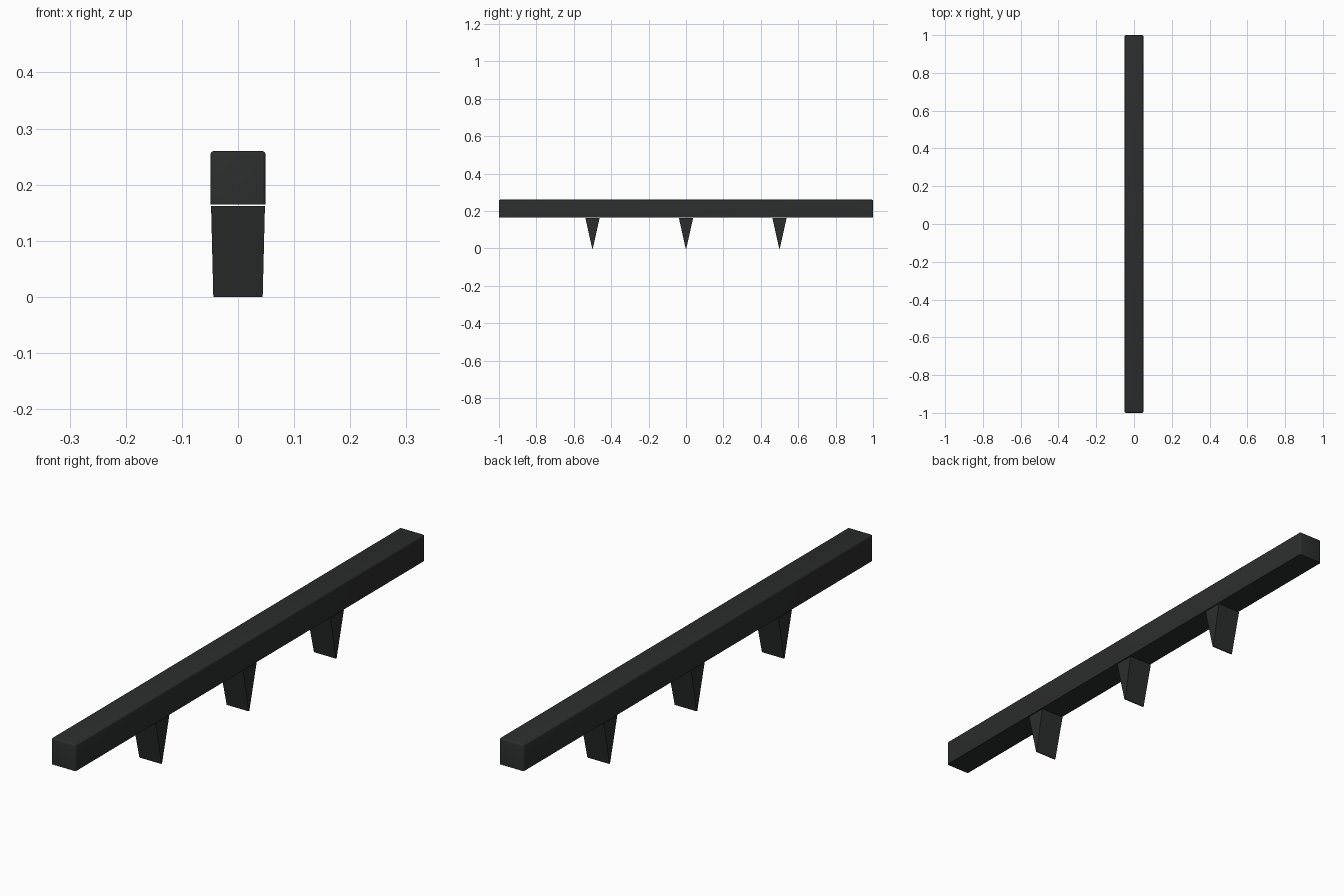
import bpy, bmesh

if "Cube" in bpy.data.objects:
    bpy.data.objects.remove(bpy.data.objects["Cube"])

mat = bpy.data.materials.new("charcoal black")
mat.diffuse_color = (0.025, 0.026, 0.026, 1)
mat.use_nodes = True
mat.node_tree.nodes["Principled BSDF"].inputs["Base Color"].default_value = mat.diffuse_color


def make_object(name, bm):
    bmesh.ops.recalc_face_normals(bm, faces=bm.faces)
    me = bpy.data.meshes.new(name)
    bm.to_mesh(me)
    bm.free()
    me.materials.append(mat)
    ob = bpy.data.objects.new(name, me)
    bpy.context.collection.objects.link(ob)
    return ob


# Long beam, rounded on every edge except around the underside
Z0, Z1 = 0.165, 0.26
bm = bmesh.new()
bmesh.ops.create_cube(bm, size=1)
for v in bm.verts:
    v.co = (v.co.x * 0.098, v.co.y * 2, Z1 if v.co.z > 0 else Z0)
edges = [e for e in bm.edges if max(v.co.z for v in e.verts) > 0.2]
bmesh.ops.bevel(bm, geom=edges, offset=0.006, segments=3, profile=0.5,
                affect='EDGES', clamp_overlap=True)
beam = make_object("beam", bm)
bpy.context.view_layer.objects.active = beam
beam.select_set(True)
bpy.ops.object.shade_smooth_by_angle(angle=0.7)
beam.select_set(False)

# Wedge-shaped ground spikes, tapering to a thin edge
for i, y in enumerate((-0.5, 0, 0.5)):
    bm = bmesh.new()
    bmesh.ops.create_cube(bm, size=2)
    for v in bm.verts:
        top = v.co.z > 0
        v.co = (v.co.x * (0.048 if top else 0.044),
                y + v.co.y * (0.038 if top else 0.002),
                0.162 if top else 0)
    make_object(f"spike_{i + 1}", bm)
